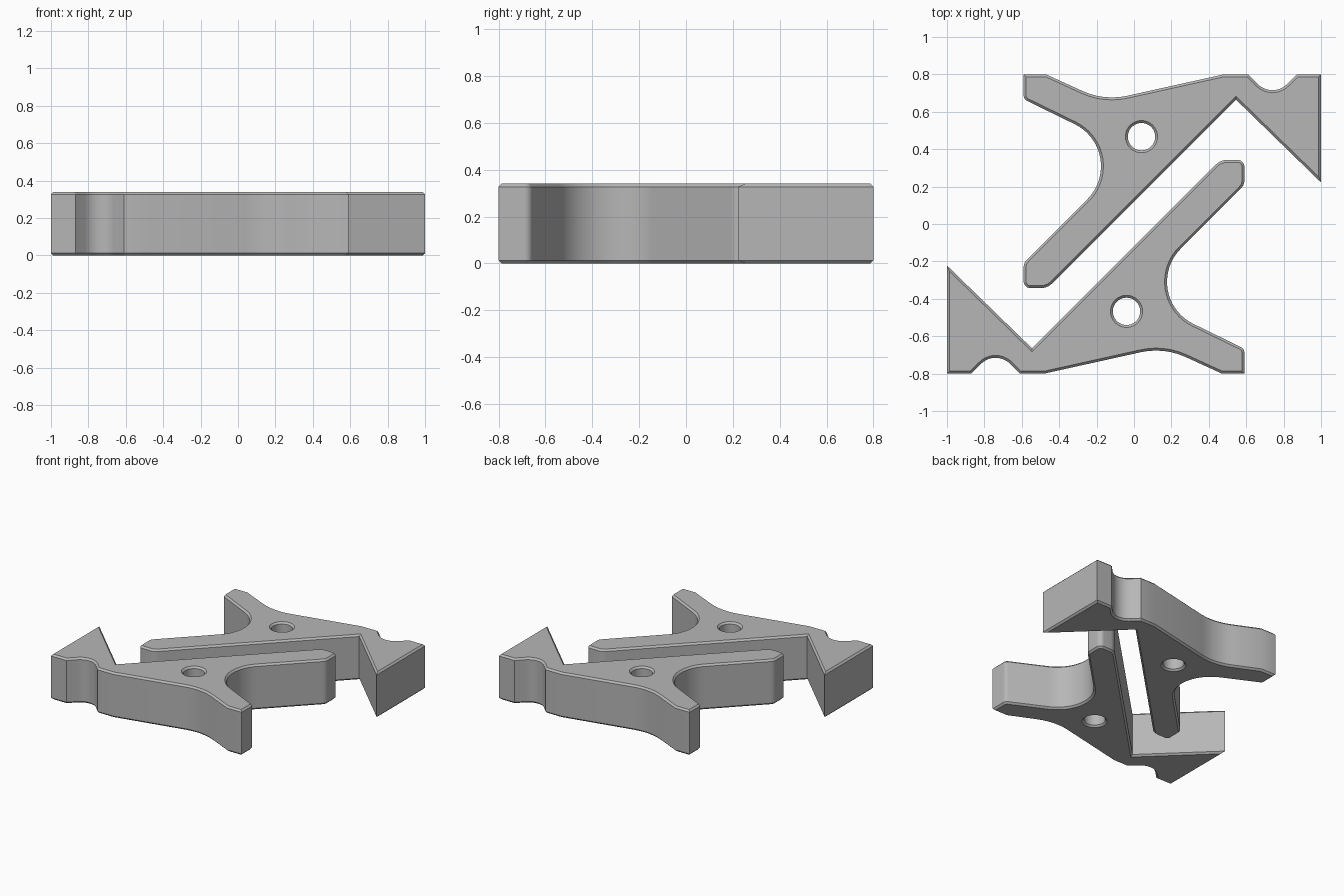
import bpy, bmesh, math
from mathutils import Vector

HEIGHT, CHAMFER = 0.34, 0.013

cube = bpy.data.objects.get("Cube")
if cube:
    bpy.data.objects.remove(cube, do_unlink=True)

grey = bpy.data.materials.new("plain grey")
grey.use_nodes = True
GREY = (0.47, 0.47, 0.47, 1)
grey.diffuse_color = GREY
grey.node_tree.nodes["Principled BSDF"].inputs["Base Color"].default_value = GREY

# Outline corners, counter-clockwise: x, y, fillet radius
CORNERS = [
    (-1, -0.8, 0), (-0.87, -0.8, 0), (-0.74, -0.67, 0.11), (-0.61, -0.8, 0),    # foot and groove
    (-0.48, -0.8, 0), (0.16, -0.658, 0.38), (0.47, -0.8, 0), (0.59, -0.8, 0),   # long edge
    (0.59, -0.667, 0.035), (0.002, -0.38, 0.25),                               # short arm, throat
    (0.59, 0.208, 0.06), (0.59, 0.342, 0.035), (0.462, 0.342, 0.08),           # long arm tip
    (-0.545, -0.665, 0), (-1, -0.222, 0),                                      # notch and point
]


def rounded(corners):
    """Replace each corner that has a radius by an arc tangent to both sides."""
    pts = []
    for i, (x, y, r) in enumerate(corners):
        p = Vector((x, y))
        if r == 0:
            pts.append(p)
            continue
        a = (Vector(corners[i - 1][:2]) - p).normalized()
        b = (Vector(corners[(i + 1) % len(corners)][:2]) - p).normalized()
        half = a.angle(b) / 2
        centre = p + (a + b).normalized() * (r / math.sin(half))
        start = p + a * (r / math.tan(half)) - centre
        end = p + b * (r / math.tan(half)) - centre
        sweep = math.atan2(start.x * end.y - start.y * end.x, start.dot(end))
        n = max(4, round(abs(sweep) / math.radians(6)))
        for k in range(n + 1):
            t = sweep * k / n
            c, s = math.cos(t), math.sin(t)
            pts.append(centre + Vector((start.x * c - start.y * s, start.x * s + start.y * c)))
    return pts


def inset(pts, d):
    """Move a loop towards its left side with mitred corners."""
    out = []
    for i, p in enumerate(pts):
        a = (p - pts[i - 1]).normalized()
        b = (pts[(i + 1) % len(pts)] - p).normalized()
        na, nb = Vector((-a.y, a.x)), Vector((-b.y, b.x))
        out.append(p + (na + nb) * (d / (1 + na.dot(nb))))
    return out


def clamp_half(name, turn):
    bm = bmesh.new()
    # Clockwise hole loop, so its chamfer widens the opening
    hole = [Vector((-0.04 + 0.073 * math.cos(-k * math.tau / 48),
                    -0.467 + 0.073 * math.sin(-k * math.tau / 48))) for k in range(48)]
    caps = ([], [])
    for loop in (rounded(CORNERS), hole):
        small = inset(loop, CHAMFER)
        layers = [(small, 0), (loop, CHAMFER), (loop, HEIGHT - CHAMFER), (small, HEIGHT)]
        rings = [[bm.verts.new((turn * p.x, turn * p.y, z)) for p in pts] for pts, z in layers]
        n = len(loop)
        for low, high in zip(rings, rings[1:]):
            for i in range(n):
                j = (i + 1) % n
                bm.faces.new((low[i], low[j], high[j], high[i]))
        for cap, ring in zip(caps, (rings[0], rings[-1])):
            cap += [bm.edges.get((ring[i - 1], ring[i])) for i in range(n)]
    # Flat bottom and top with the hole left open
    for edges in caps:
        bmesh.ops.triangle_fill(bm, edges=edges, use_beauty=True)
    bmesh.ops.recalc_face_normals(bm, faces=bm.faces)
    mesh = bpy.data.meshes.new(name)
    bm.to_mesh(mesh)
    bm.free()
    mesh.materials.append(grey)
    obj = bpy.data.objects.new(name, mesh)
    bpy.context.collection.objects.link(obj)
    bpy.ops.object.select_all(action="DESELECT")
    obj.select_set(True)
    bpy.context.view_layer.objects.active = obj
    bpy.ops.object.shade_smooth_by_angle(angle=math.radians(25))


# Two equal halves, the second turned half a revolution
clamp_half("front_clamp_half", 1)
clamp_half("back_clamp_half", -1)
